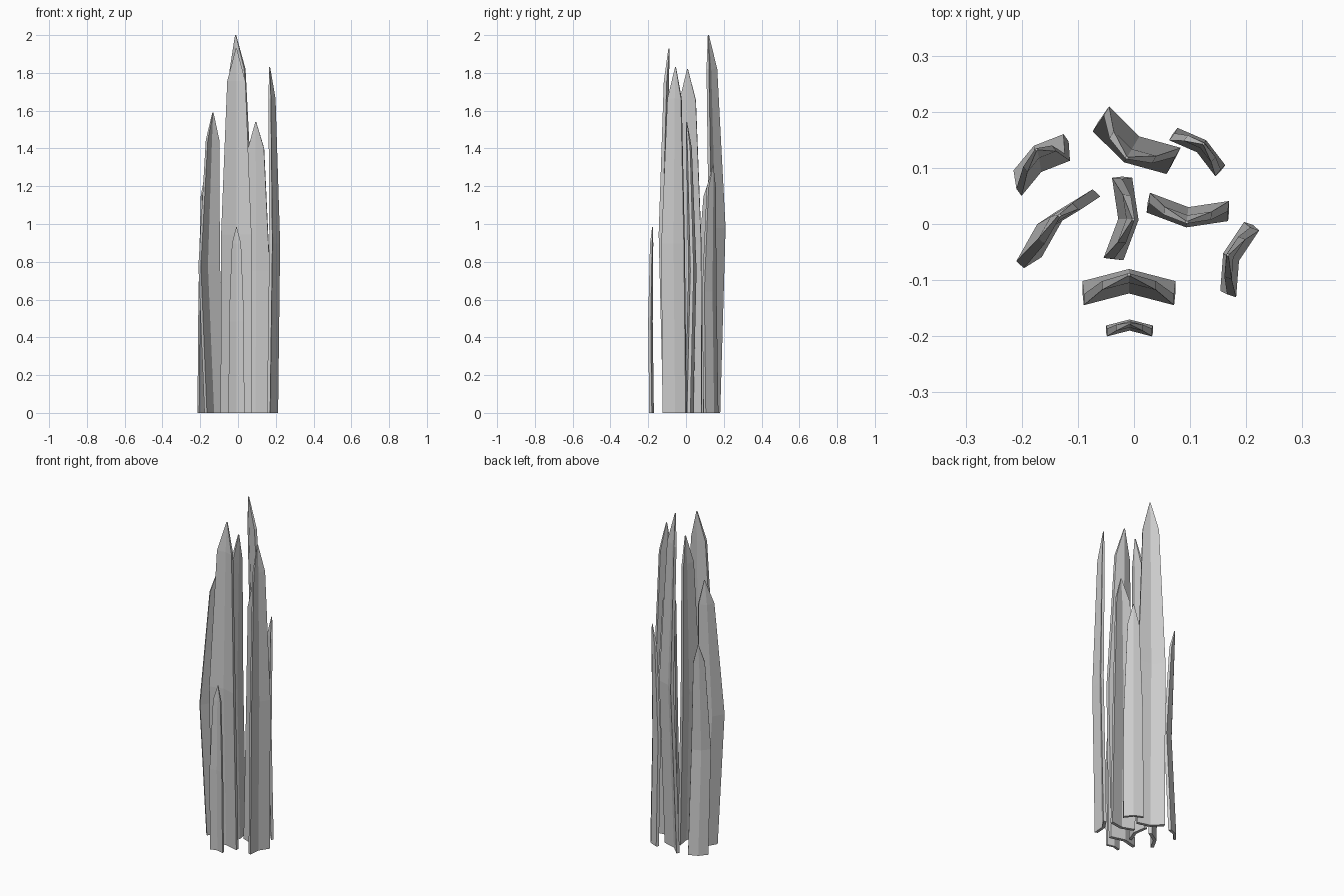
import bpy, bmesh, math
from mathutils import Vector

if "Cube" in bpy.data.objects:
    bpy.data.objects.remove(bpy.data.objects["Cube"])

# Sections up a leaf: height fraction, width fraction, share of the bow, thickness fraction
LEVELS = [(0.0, 1.0, 0.0, 1.0), (0.49, 0.97, 1.0, 1.0),
          (0.91, 0.58, 0.3, 0.8), (1.0, 0.03, 0.0, 0.25)]


def make_leaf(name, x, y, yaw, width, height, bow_x, bow_y):
    """Thick V-section blade that bows at mid height and ends in a point."""
    a = math.radians(yaw)
    across = Vector((math.cos(a), math.sin(a), 0))
    normal = Vector((math.sin(a), -math.cos(a), 0))
    thick = 0.008 + 0.07 * width
    bm = bmesh.new()
    rings = []
    for hz, wf, bf, tf in LEVELS:
        spine = Vector((x + bow_x * bf, y + bow_y * bf, height * hz))
        ring = []
        for side, us in ((-0.5, (-1, 0, 1)), (0.5, (1, 0, -1))):
            for u in us:
                fold = 0.13 * width * wf * abs(u)
                p = spine + across * (u * width * wf / 2) \
                    + normal * (fold + side * thick * tf)
                ring.append(bm.verts.new(p))
        rings.append(ring)
    for low, high in zip(rings, rings[1:]):
        for i in range(6):
            j = (i + 1) % 6
            bm.faces.new((low[i], low[j], high[j], high[i]))
    # Base and tip caps, one quad per half of the V
    for r in (rings[0], rings[-1]):
        bm.faces.new((r[0], r[1], r[4], r[5]))
        bm.faces.new((r[1], r[2], r[3], r[4]))
    bmesh.ops.recalc_face_normals(bm, faces=bm.faces)
    mesh = bpy.data.meshes.new(name)
    bm.to_mesh(mesh)
    bm.free()
    obj = bpy.data.objects.new(name, mesh)
    bpy.context.collection.objects.link(obj)


# name, spine x, spine y, yaw, width, height, mid bow x and y
LEAVES = [
    ("leaf_front_small", -0.008, -0.177, 0, 0.083, 0.985, 0, -0.006),
    ("leaf_front", -0.009, -0.09, 0, 0.166, 1.93, 0, -0.024),
    ("leaf_back", -0.013, 0.118, 150, 0.152, 2.0, 0.018, 0.03),
    ("leaf_centre", -0.001, 0.008, -96, 0.148, 1.82, -0.018, 0.0),
    ("leaf_right", 0.167, -0.055, 71, 0.13, 1.83, 0.012, -0.008),
    ("leaf_right_inner", 0.094, 0.003, 174, 0.146, 1.54, 0.002, 0.018),
    ("leaf_left", -0.133, 0.015, 46, 0.15, 1.59, -0.033, -0.022),
    ("leaf_left_back", -0.174, 0.133, 36, 0.11, 1.26, 0.004, -0.034),
    ("leaf_right_back", 0.124, 0.143, -38, 0.108, 1.31, -0.007, -0.009),
]
for leaf in LEAVES:
    make_leaf(*leaf)
